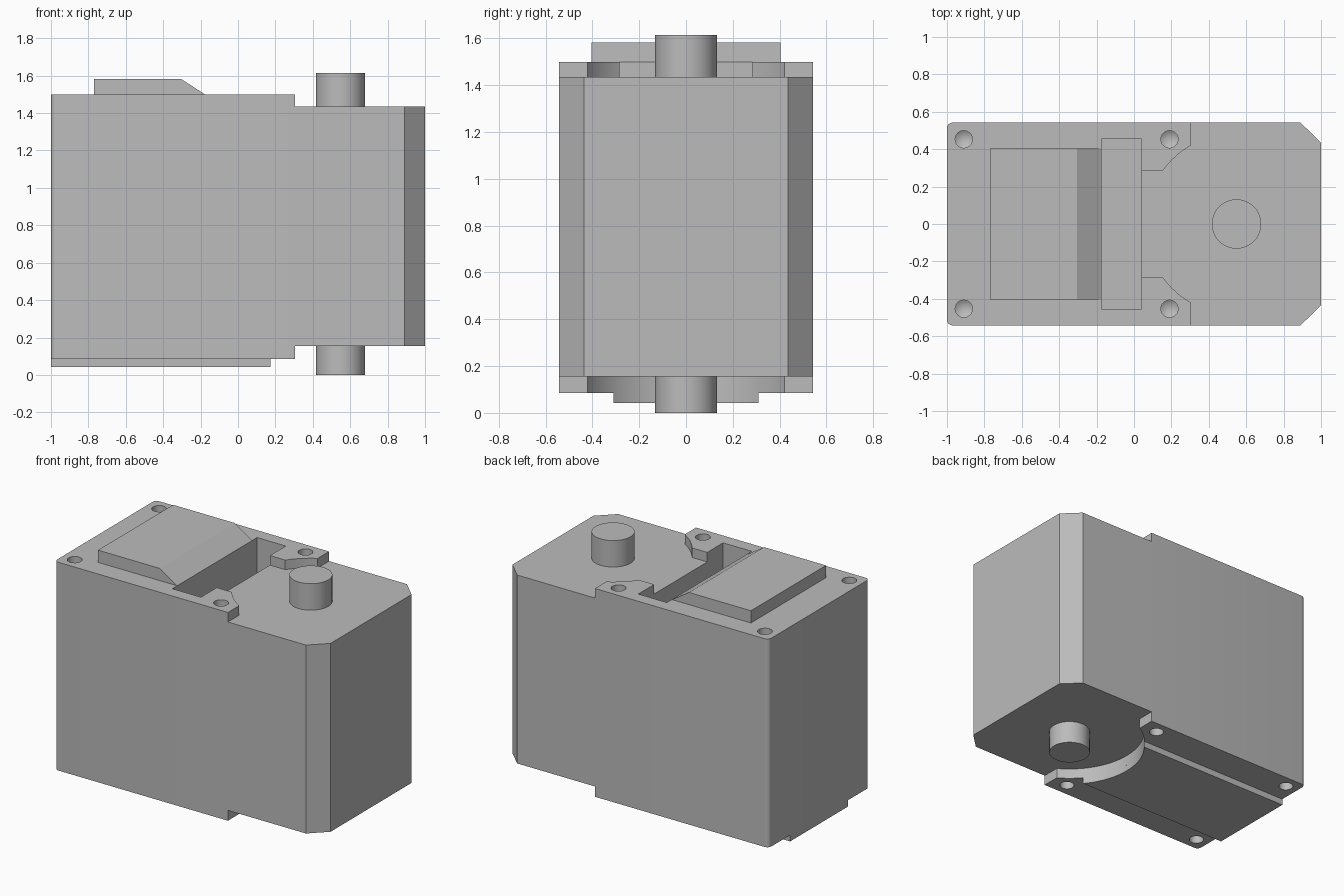
import bpy, bmesh, math

if "Cube" in bpy.data.objects:
    bpy.data.objects.remove(bpy.data.objects["Cube"], do_unlink=True)

GREY = (0.5, 0.5, 0.5, 1)
mat = bpy.data.materials.new("plain grey")
mat.use_nodes = True
mat.diffuse_color = GREY
mat.node_tree.nodes["Principled BSDF"].inputs["Base Color"].default_value = GREY

SHAFT_X, RELIEF_R = 0.548, 0.486
HALF_Y = 0.542
FLOOR, CEILING = 0.155, 1.435      # output-end faces
BASE, TOP = 0.085, 1.5             # motor-end faces


def make(name, bm):
    bmesh.ops.recalc_face_normals(bm, faces=bm.faces)
    mesh = bpy.data.meshes.new(name)
    bm.to_mesh(mesh)
    bm.free()
    obj = bpy.data.objects.new(name, mesh)
    bpy.context.collection.objects.link(obj)
    mesh.materials.append(mat)
    return obj


def extrude(name, points, offset):
    bm = bmesh.new()
    face = bm.faces.new([bm.verts.new(p) for p in points])
    new = bmesh.ops.extrude_face_region(bm, geom=[face], use_keep_orig=True)["geom"]
    bmesh.ops.translate(bm, vec=offset, verts=[v for v in new if isinstance(v, bmesh.types.BMVert)])
    return make(name, bm)


def prism(name, outline, z0, z1):
    return extrude(name, [(x, y, z0) for x, y in outline], (0, 0, z1 - z0))


def box(x0, x1, y):
    return [(x0, -y), (x1, -y), (x1, y), (x0, y)]


def circle(x, y, r, n):
    return [(x + r * math.cos(math.tau * i / n), y + r * math.sin(math.tau * i / n)) for i in range(n)]


def relief_arc(y0, y1, n):
    a0, a1 = math.asin(y0 / RELIEF_R), math.asin(y1 / RELIEF_R)
    angles = [a0 + (a1 - a0) * i / n for i in range(n + 1)]
    return [(SHAFT_X - RELIEF_R * math.cos(a), RELIEF_R * math.sin(a)) for a in angles]


def drill(x, y, z, direction):
    # screw hole with a pointed bottom
    bm = bmesh.new()
    r, depth = 0.046, 0.3
    rings = [[bm.verts.new((px, py, z + direction * h)) for px, py in circle(x, y, r, 32)]
             for h in (-0.1, depth)]
    tip = bm.verts.new((x, y, z + direction * (depth + 0.03)))
    bm.faces.new(rings[0])
    for i in range(32):
        j = (i + 1) % 32
        bm.faces.new((rings[0][i], rings[0][j], rings[1][j], rings[1][i]))
        bm.faces.new((rings[1][i], rings[1][j], tip))
    return make("drill", bm)


def cut(target, cutter):
    mod = target.modifiers.new("cut", 'BOOLEAN')
    mod.operation, mod.solver, mod.object = 'DIFFERENCE', 'EXACT', cutter
    bpy.context.view_layer.objects.active = target
    bpy.ops.object.modifier_apply(modifier=mod.name)
    bpy.data.objects.remove(cutter, do_unlink=True)


# Case: chamfered output end, small rounded corners at the motor end
fillet = 0.03
corner = [(-1 + fillet - fillet * math.cos(a), HALF_Y - fillet + fillet * math.sin(a))
          for a in (math.radians(15 * i) for i in range(7))]
half = corner + [(0.89, HALF_Y), (1, 0.435)]
case = prism("case", half + [(x, -y) for x, y in reversed(half)], BASE, TOP)

# Stepped faces around the output shaft, top and bottom
step_y, edge_x = 0.42, 0.305
outer = [(edge_x, -step_y), (edge_x, -0.7), (1.2, -0.7), (1.2, 0.7), (edge_x, 0.7), (edge_x, step_y)]
top_step = outer + relief_arc(step_y, 0.285, 8) + [(-0.05, 0.285), (-0.05, -0.285)] + relief_arc(-0.285, -step_y, 8)
bottom_step = outer + relief_arc(step_y, -step_y, 40)
for outline in (top_step, bottom_step):
    # drop the repeated ends where the arc meets the straight edge
    outline[:] = [p for i, p in enumerate(outline) if math.dist(p, outline[i - 1]) > 0.005]
cut(case, prism("top_relief", top_step, CEILING, TOP + 0.2))
cut(case, prism("bottom_relief", bottom_step, BASE - 0.2, FLOOR))

# Connector slot
cut(case, prism("slot_cutter", box(-0.175, 0.04, 0.455), 1.2, TOP + 0.2))

# Screw holes
for x in (-0.91, 0.19):
    for y in (-0.453, 0.453):
        cut(case, drill(x, y, TOP, -1))
        cut(case, drill(x, y, BASE, 1))

# Raised cover with a sloped edge
cover_y = 0.403
profile = [(-0.77, TOP), (-0.177, TOP), (-0.305, 1.583), (-0.77, 1.583)]
cover = extrude("raised_cover", [(x, -cover_y, z) for x, z in profile], (0, 2 * cover_y, 0))

# Bottom pad, ending in the same arc as the relief
pad = prism("bottom_pad", [(-1, 0.31), (-1, -0.31)] + relief_arc(-0.31, 0.31, 32), 0.042, BASE)

# Output shaft and rear pivot
shaft_outline = circle(SHAFT_X, 0, 0.132, 64)
shaft = prism("output_shaft", shaft_outline, CEILING - 0.02, 1.615)
pivot = prism("rear_pivot", shaft_outline, 0, FLOOR + 0.02)

bpy.ops.object.select_all(action='DESELECT')
for obj in (case, cover, pad, shaft, pivot):
    obj.select_set(True)
bpy.context.view_layer.objects.active = case
bpy.ops.object.shade_smooth_by_angle(angle=math.radians(30))
